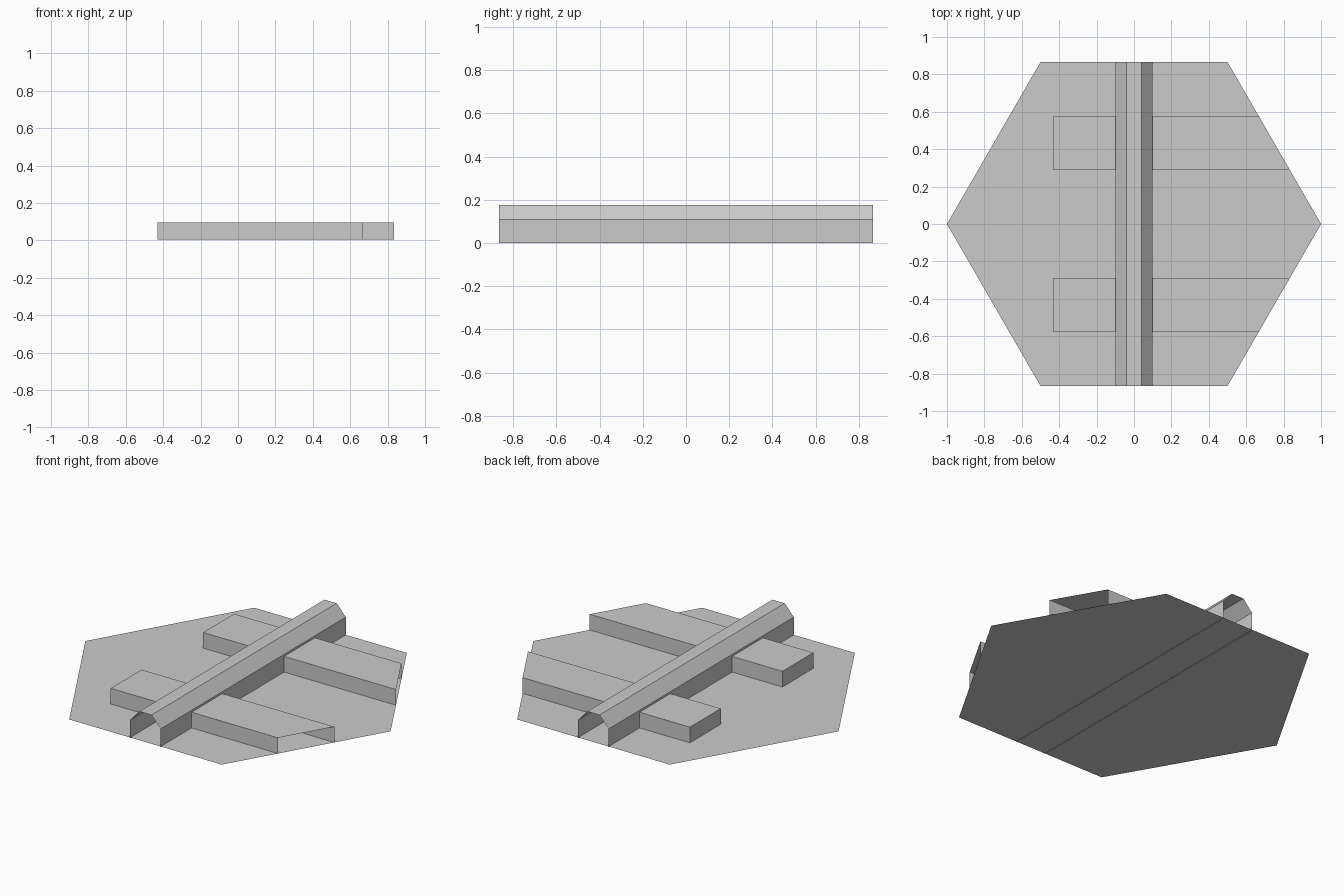
import bpy, bmesh, math
from mathutils import Matrix, Vector

cube = bpy.data.objects.get("Cube")
if cube:
    bpy.data.objects.remove(cube, do_unlink=True)

APOTHEM = math.sqrt(3) / 2
FLOOR = 0.004

grey = bpy.data.materials.new("plain_grey")
grey.use_nodes = True
grey.diffuse_color = (0.6, 0.6, 0.6, 1)
grey.node_tree.nodes["Principled BSDF"].inputs["Base Color"].default_value = (0.6, 0.6, 0.6, 1)


def finish(name, bm):
    mesh = bpy.data.meshes.new(name)
    bm.to_mesh(mesh)
    bm.free()
    mesh.materials.append(grey)
    obj = bpy.data.objects.new(name, mesh)
    bpy.context.collection.objects.link(obj)


# Hexagonal base sheet, single sided
bm = bmesh.new()
corners = [(math.cos(i * math.pi / 3), math.sin(i * math.pi / 3), FLOOR) for i in range(6)]
bm.faces.new([bm.verts.new(c) for c in corners])
finish("hexagon_base", bm)

# Central ridge: bevelled profile swept along y, open at both ends and below
profile = [(-0.1, 0), (-0.1, 0.109), (-0.04, 0.175), (0.04, 0.175), (0.1, 0.109), (0.1, 0)]
bm = bmesh.new()
front = [bm.verts.new((x, -APOTHEM, z)) for x, z in profile]
back = [bm.verts.new((x, APOTHEM, z)) for x, z in profile]
for i in range(len(profile) - 1):
    bm.faces.new((front[i], front[i + 1], back[i + 1], back[i]))
finish("central_ridge", bm)


# Cross arms: hollow boxes cut open along the hexagon's slanted edge
def cross_arm(name, side):
    x0, x1, top = -0.43, 1.0, 0.097
    width = APOTHEM / 3
    bm = bmesh.new()
    place = Matrix.Translation(((x0 + x1) / 2, side * APOTHEM / 2, (FLOOR + top) / 2))
    size = Matrix.Diagonal((x1 - x0, width, top - FLOOR, 1))
    bmesh.ops.create_cube(bm, size=1, matrix=place @ size)
    bm.normal_update()
    bottom = [f for f in bm.faces if f.normal.z < -0.9]
    bmesh.ops.delete(bm, geom=bottom, context='FACES')
    bmesh.ops.bisect_plane(bm, geom=bm.verts[:] + bm.edges[:] + bm.faces[:],
                           plane_co=Vector((1, 0, 0)),
                           plane_no=Vector((APOTHEM, side * 0.5, 0)), clear_outer=True)
    finish(name, bm)


cross_arm("front_cross_arm", -1)
cross_arm("back_cross_arm", 1)
